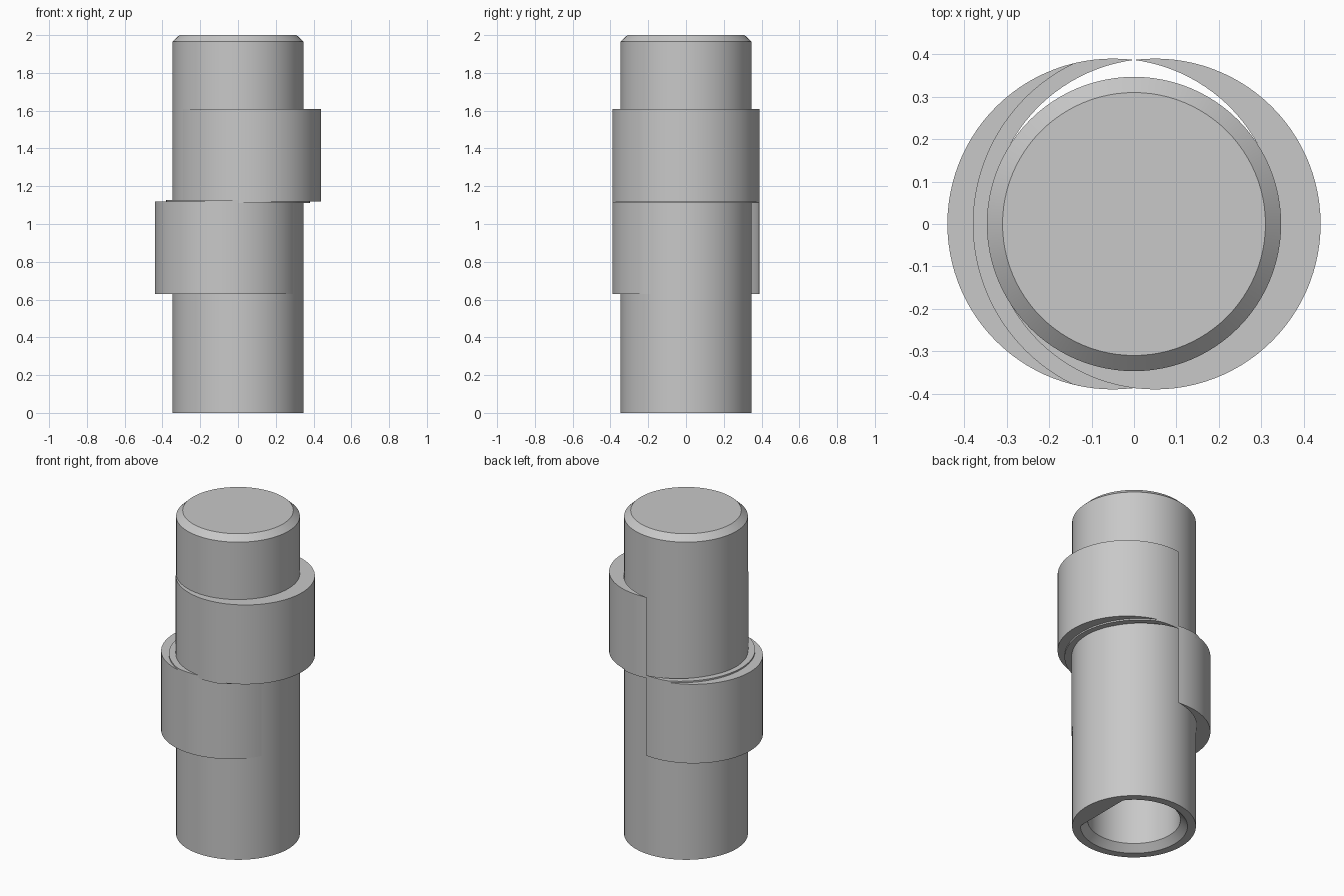
import bpy, bmesh
from math import cos, sin, pi, acos, radians, hypot

SEG = 96
SHAFT_R = 0.347
LOBE_R, OFFSET = 0.39, 0.05   # eccentric disc radius and sideways shift
SPLIT, STEP = 1.119, 0.009    # height where lobes meet, height of shallow step

cube = bpy.data.objects.get("Cube")
if cube:
    bpy.data.objects.remove(cube, do_unlink=True)

grey = bpy.data.materials.new("plain_grey")
grey.use_nodes = True
colour = (0.58, 0.58, 0.58, 1)
grey.diffuse_color = colour
grey.node_tree.nodes["Principled BSDF"].inputs["Base Color"].default_value = colour


def finish(name, bm):
    bmesh.ops.recalc_face_normals(bm, faces=bm.faces)
    mesh = bpy.data.meshes.new(name)
    bm.to_mesh(mesh)
    bm.free()
    mesh.materials.append(grey)
    obj = bpy.data.objects.new(name, mesh)
    bpy.context.collection.objects.link(obj)
    bpy.ops.object.select_all(action='DESELECT')
    obj.select_set(True)
    bpy.context.view_layer.objects.active = obj
    bpy.ops.object.shade_smooth_by_angle(angle=radians(25))
    return obj


def make_shaft():
    # Rings of (radius, height, flat position); the bore has a flat on one side
    rings = [(0.31, 2, 1), (SHAFT_R, 1.965, 1), (SHAFT_R, 0, 1),
             (0.30, 0, 0.235), (0.26, 0.04, 0.235), (0.26, 0.6, 0.235)]
    bm = bmesh.new()
    loops = []
    for r, z, flat in rings:
        angles = [2 * pi * i / SEG for i in range(SEG)]
        loops.append([bm.verts.new((min(r * cos(a), flat), r * sin(a), z)) for a in angles])
    for a, b in zip(loops, loops[1:]):
        for i in range(SEG):
            j = (i + 1) % SEG
            bm.faces.new((a[i], a[j], b[j], b[i]))
    bm.faces.new(loops[0])
    bm.faces.new(loops[-1])
    finish("shaft", bm)


def arc(cx, start, end, count):
    return [(cx + LOBE_R * cos(start + (end - start) * i / count),
             LOBE_R * sin(start + (end - start) * i / count)) for i in range(count + 1)]


def lobe_outline():
    # Full eccentric disc in front, crescent fin with a free tip at the back
    tip = acos(OFFSET / LOBE_R)
    outer = arc(-OFFSET, tip, 2 * pi, 80)
    inner = arc(OFFSET, pi, pi - tip, 28)
    return outer + inner[:-1]


def clip(points, cx=0.041, r=0.421):
    result = []
    for x, y in points:
        k = min(1, r / hypot(x - cx, y))
        result.append((cx + (x - cx) * k, y * k))
    return result


def prism(name, points, z0, z1, side):
    bm = bmesh.new()
    face = bm.faces.new([bm.verts.new((side * x, y, z0)) for x, y in points])
    ext = bmesh.ops.extrude_face_region(bm, geom=[face])
    top = [v for v in ext["geom"] if isinstance(v, bmesh.types.BMVert)]
    bmesh.ops.translate(bm, verts=top, vec=(0, 0, z1 - z0))
    finish(name, bm)


make_shaft()
outline = lobe_outline()
# Lower lobe leans to -x, upper lobe is its mirror image
prism("lower_lobe", outline, 0.63, SPLIT, 1)
prism("lower_lobe_step", clip(outline), SPLIT - 0.02, SPLIT + STEP, 1)
prism("upper_lobe", outline, SPLIT, 1.61, -1)
prism("upper_lobe_step", clip(outline), SPLIT - STEP, SPLIT + 0.02, -1)
